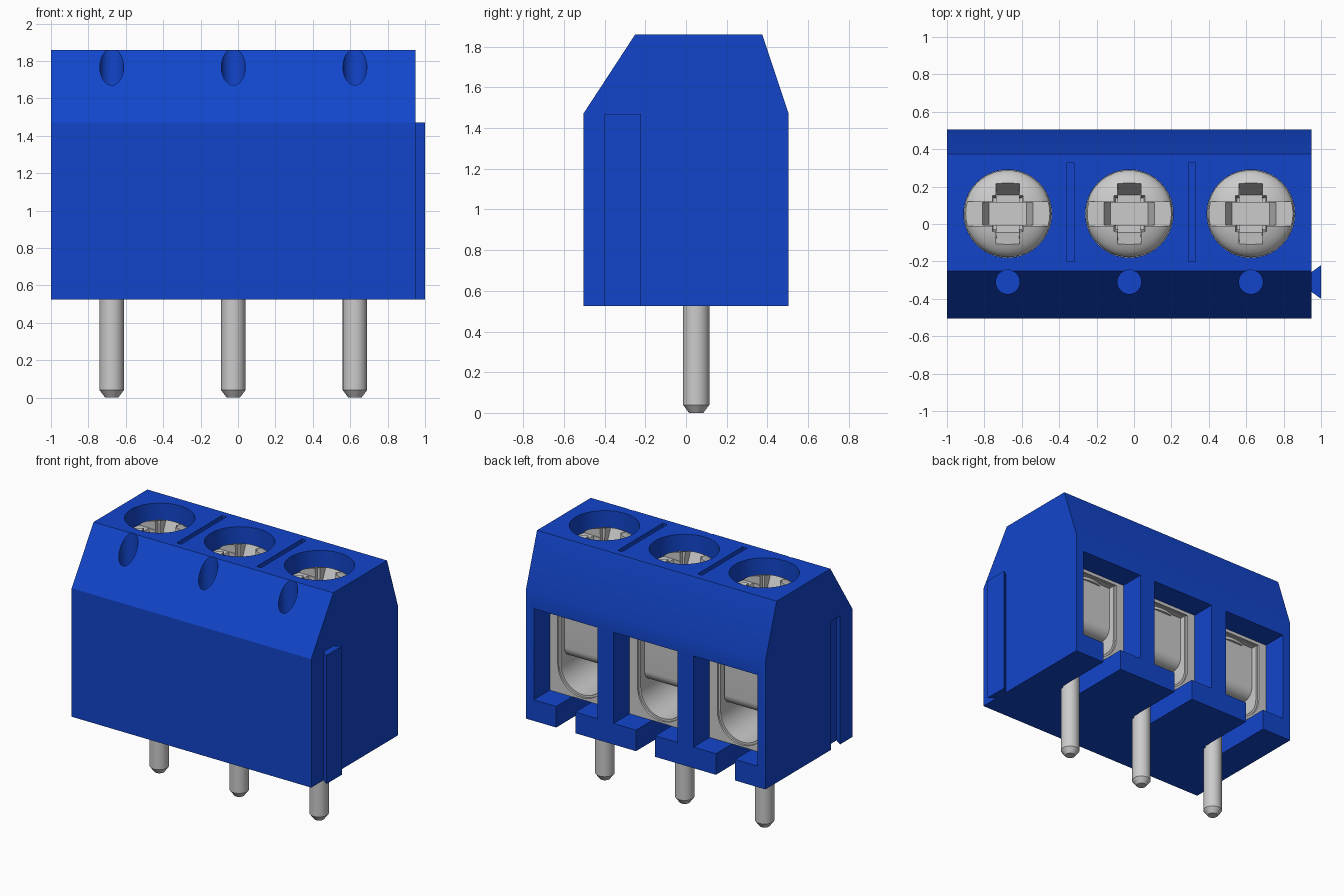
import bpy, bmesh
from math import sin, cos, pi, radians

if "Cube" in bpy.data.objects:
    bpy.data.objects.remove(bpy.data.objects["Cube"])

POLES = (-0.675, -0.025, 0.625)
HOLE_Y = 0.055

blue = bpy.data.materials.new("blue_plastic")
blue.diffuse_color = (0.006, 0.06, 0.6, 1)
blue.use_nodes = True
blue.node_tree.nodes["Principled BSDF"].inputs["Base Color"].default_value = blue.diffuse_color


def finish(name, bm):
    bmesh.ops.recalc_face_normals(bm, faces=bm.faces)
    me = bpy.data.meshes.new(name)
    bm.to_mesh(me)
    bm.free()
    ob = bpy.data.objects.new(name, me)
    bpy.context.collection.objects.link(ob)
    return ob


def prism(name, pts, axis, a, b):
    """Extrude a 2D outline along axis from a to b."""
    place = {"x": lambda p, d: (d, p[0], p[1]),
             "y": lambda p, d: (p[0], d, p[1]),
             "z": lambda p, d: (p[0], p[1], d)}[axis]
    bm = bmesh.new()
    lo = [bm.verts.new(place(p, a)) for p in pts]
    hi = [bm.verts.new(place(p, b)) for p in pts]
    bm.faces.new(lo)
    bm.faces.new(hi)
    n = len(pts)
    for i in range(n):
        j = (i + 1) % n
        bm.faces.new((lo[i], lo[j], hi[j], hi[i]))
    return finish(name, bm)


def box(name, x0, x1, y0, y1, z0, z1):
    return prism(name, [(x0, y0), (x1, y0), (x1, y1), (x0, y1)], "z", z0, z1)


def taper_box(name, cx, cy, top, bottom, z0, z1):
    bm = bmesh.new()
    bmesh.ops.create_cube(bm, size=2)
    for v in bm.verts:
        hx, hy = top if v.co.z > 0 else bottom
        v.co = (cx + v.co.x * hx, cy + v.co.y * hy, z1 if v.co.z > 0 else z0)
    return finish(name, bm)


def lathe(name, profile, cx, cy, steps=40):
    """Revolve (radius, z) points around a vertical axis."""
    bm = bmesh.new()
    vs = [bm.verts.new((r, 0, z)) for r, z in profile]
    es = [bm.edges.new(e) for e in zip(vs, vs[1:])]
    bmesh.ops.spin(bm, geom=vs + es, cent=(0, 0, 0), axis=(0, 0, 1),
                   angle=2 * pi, steps=steps)
    bmesh.ops.remove_doubles(bm, verts=bm.verts, dist=1e-4)
    bmesh.ops.translate(bm, verts=bm.verts, vec=(cx, cy, 0))
    return finish(name, bm)


def cylinder(name, cx, cy, r, z0, z1):
    return lathe(name, [(0, z0), (r, z0), (r, z1), (0, z1)], cx, cy)


def cut(target, cutter):
    bpy.context.view_layer.objects.active = target
    m = target.modifiers.new("cut", "BOOLEAN")
    m.operation, m.solver, m.object = "DIFFERENCE", "EXACT", cutter
    bpy.ops.object.modifier_apply(modifier=m.name)
    bpy.data.objects.remove(cutter)


def smooth(ob):
    bpy.ops.object.select_all(action="DESELECT")
    ob.select_set(True)
    bpy.context.view_layer.objects.active = ob
    bpy.ops.object.shade_smooth_by_angle(angle=radians(30))


def u_shape(cx, r, zc, top):
    arc = [(cx - r * cos(pi * i / 20), zc - r * sin(pi * i / 20)) for i in range(21)]
    return arc + [(cx + r, top), (cx - r, top)]


# Housing with sloped shoulders
housing = prism("housing", [(-0.505, 0.525), (0.505, 0.525), (0.505, 1.47),
                            (0.375, 1.86), (-0.25, 1.86), (-0.505, 1.47)], "x", -1, 0.95)

for x in POLES:
    # wire entry, pin notch, screw well and test-probe hole
    cut(housing, box("c", x - 0.26, x + 0.26, -0.25, 0.6, 0.68, 1.35))
    cut(housing, box("c", x - 0.078, x + 0.078, 0.05, 0.6, 0.4, 0.75))
    cut(housing, cylinder("c", x, HOLE_Y, 0.235, 1.25, 2.0))
    cut(housing, cylinder("c", x, -0.31, 0.064, 1.45, 2.0))

# Marking grooves between poles
for x in (-0.34, 0.31):
    cut(housing, box("c", x - 0.018, x + 0.018, -0.2, 0.325, 1.78, 2.0))

# Dovetail groove on the left, matching rib on the right
cut(housing, prism("c", [(-1.01, -0.355), (-0.945, -0.4), (-0.945, -0.22), (-1.01, -0.265)],
                   "z", 0.4, 1.47))
rib = prism("dovetail_rib", [(0.945, -0.36), (1.0, -0.4), (1.0, -0.22), (0.945, -0.26)],
            "z", 0.525, 1.47)
for ob in (housing, rib):
    ob.data.materials.append(blue)
smooth(housing)

for i, x in enumerate(POLES, 1):
    # Metal wire cage with a rounded-bottom opening
    cage = box(f"wire_cage_{i}", x - 0.259, x + 0.259, -0.249, 0.32, 0.681, 1.349)
    cut(cage, prism("c", u_shape(x, 0.18, 0.89, 1.32), "y", -0.2, 0.5))
    cut(cage, prism("c", u_shape(x, 0.195, 0.89, 1.325), "y", 0.305, 0.5))
    smooth(cage)

    # Clamp block with rounded lower front edge
    bend = [(0.19 + 0.08 * sin(pi / 2 * k / 8), 1.0 - 0.08 * cos(pi / 2 * k / 8))
            for k in range(9)]
    clamp = prism(f"clamp_{i}", [(-0.19, 0.92)] + bend + [(0.27, 1.315), (-0.19, 1.315)],
                  "x", x - 0.174, x + 0.174)
    smooth(clamp)

    # Domed screw with slot and cross recess
    dome = [(0.233 * cos(pi / 2 * k / 10), 1.70 + 0.1 * sin(pi / 2 * k / 10))
            for k in range(10)]
    screw = lathe(f"screw_{i}", [(0, 1.3), (0.233, 1.3)] + dome + [(0, 1.80)],
                  x, HOLE_Y, 48)
    cut(screw, box("c", x - 0.3, x + 0.3, HOLE_Y - 0.066, HOLE_Y + 0.066, 1.725, 1.9))
    cut(screw, taper_box("c", x, HOLE_Y, (0.17, 0.062), (0.10, 0.06), 1.62, 1.83))
    cut(screw, taper_box("c", x, HOLE_Y, (0.064, 0.19), (0.06, 0.10), 1.63, 1.83))
    cut(screw, taper_box("c", x, HOLE_Y, (0.085, 0.1), (0.075, 0.085), 1.64, 1.83))
    smooth(screw)

    # Solder pin with chamfered tip
    pin = lathe(f"pin_{i}", [(0, 0), (0.035, 0), (0.065, 0.04), (0.065, 0.7), (0, 0.7)],
                x, 0.05, 32)
    smooth(pin)
